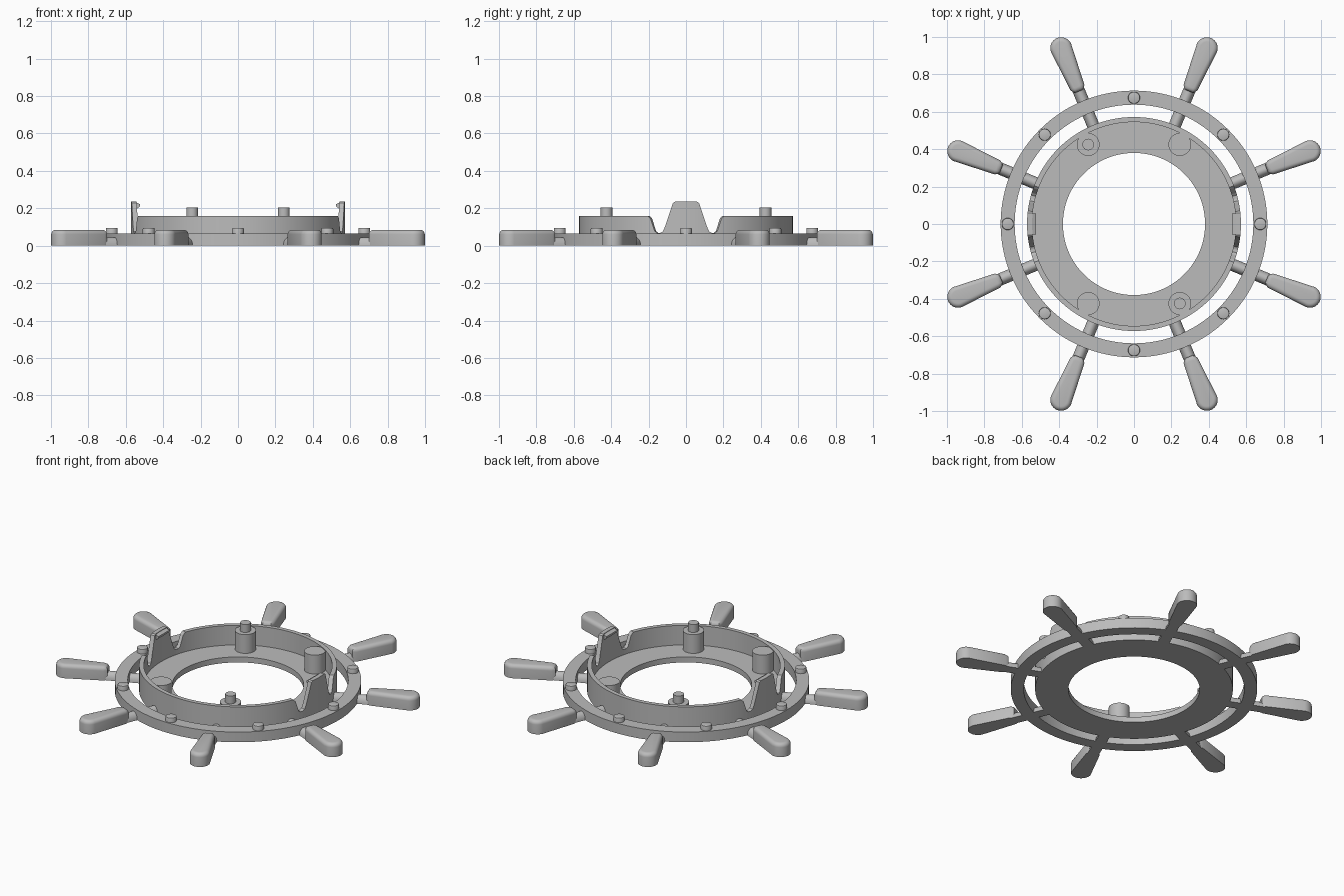
import bpy
import bmesh
from math import sin, cos, pi, asin, radians
from mathutils import Matrix

if "Cube" in bpy.data.objects:
    bpy.data.objects.remove(bpy.data.objects["Cube"], do_unlink=True)

grey = bpy.data.materials.new("plain grey")
grey.use_nodes = True
COLOUR = (0.5, 0.5, 0.5, 1)
grey.diffuse_color = COLOUR
grey.node_tree.nodes["Principled BSDF"].inputs["Base Color"].default_value = COLOUR


def finish(name, bm, matrix=None):
    """Turn a bmesh into a grey object with smooth faces and sharp edges."""
    if matrix:
        bm.transform(matrix)
    bmesh.ops.recalc_face_normals(bm, faces=bm.faces)
    mesh = bpy.data.meshes.new(name)
    bm.to_mesh(mesh)
    bm.free()
    mesh.materials.append(grey)
    obj = bpy.data.objects.new(name, mesh)
    bpy.context.collection.objects.link(obj)
    bpy.ops.object.select_all(action='DESELECT')
    obj.select_set(True)
    bpy.context.view_layer.objects.active = obj
    bpy.ops.object.shade_smooth_by_angle(angle=radians(35))
    return obj


def ring(name, inner, outer, angles, height):
    """Closed ring on the ground whose top follows height(angle)."""
    bm = bmesh.new()
    loops = []
    for a in angles:
        h = height(a)
        loops.append([bm.verts.new((r * cos(a), r * sin(a), z))
                      for r, z in ((inner, 0), (outer, 0), (outer, h), (inner, h))])
    for i, cur in enumerate(loops):
        nxt = loops[(i + 1) % len(loops)]
        for k in range(4):
            m = (k + 1) % 4
            bm.faces.new((cur[k], cur[m], nxt[m], nxt[k]))
    return finish(name, bm)


def prism(points, vector):
    """Extrude a closed outline of 3D points; returns the bmesh."""
    bm = bmesh.new()
    face = bm.faces.new([bm.verts.new(p) for p in points])
    new = bmesh.ops.extrude_face_region(bm, geom=[face])["geom"]
    bmesh.ops.translate(bm, vec=vector,
                        verts=[v for v in new if isinstance(v, bmesh.types.BMVert)])
    return bm


def cylinder(name, x, y, radius, z0, z1, bevel=0.0):
    circle = [(x + radius * cos(2 * pi * i / 32), y + radius * sin(2 * pi * i / 32), z0)
              for i in range(32)]
    bm = prism(circle, (0, 0, z1 - z0))
    if bevel:
        bevel_top(bm, z1, bevel, 2)
    return finish(name, bm)


def bevel_top(bm, z, offset, segments):
    edges = [e for e in bm.edges if all(abs(v.co.z - z) < 1e-5 for v in e.verts)]
    bmesh.ops.bevel(bm, geom=edges, offset=offset, segments=segments,
                    profile=0.5, affect='EDGES', clamp_overlap=False)


# Outer rim and inner floor plate
even = [2 * pi * i / 128 for i in range(128)]
ring("outer_rim", 0.638, 0.713, even, lambda a: 0.065)
ring("floor_plate", 0.38, 0.55, even, lambda a: 0.035)

# Raised wall with a tall clip and two notches at each side
WALL_IN, WALL_OUT = 0.545, 0.572
STEPS = [(0.06, 0.235), (0.07, 0.228), (0.113, 0.1), (0.125, 0.075), (0.138, 0.068),
         (0.155, 0.068), (0.168, 0.078), (0.19, 0.145), (0.205, 0.16)]


def wall_height(a):
    y = abs(WALL_OUT * sin(a))
    if y <= STEPS[0][0]:
        return STEPS[0][1]
    for (y0, h0), (y1, h1) in zip(STEPS, STEPS[1:]):
        if y <= y1:
            return h0 + (h1 - h0) * (y - y0) / (y1 - y0)
    return STEPS[-1][1]


marks = [asin(y / WALL_OUT) for y, h in STEPS]
extra = [(s * m + turn) % (2 * pi) for m in marks for s in (-1, 1) for turn in (0, pi)]
ring("clip_wall", WALL_IN, WALL_OUT, sorted(even + extra), wall_height)

# Inward barbs on the clips
BARB = [(0.552, 0.19), (0.524, 0.21), (0.524, 0.222), (0.552, 0.235)]
for side, turn in (("left", 0), ("right", pi)):
    bm = prism([(x, -0.055, z) for x, z in BARB], (0, 0.11, 0))
    finish(side + "_clip_barb", bm, Matrix.Rotation(turn, 4, 'Z'))

# Eight spokes with rounded handles, rivets between them
for k in range(8):
    turn = Matrix.Rotation(radians(22.5 + 45 * k), 4, 'Z')
    arch = [(0.56, 0.033 * cos(pi * i / 12), 0.045 * sin(pi * i / 12)) for i in range(13)]
    finish("spoke", prism(arch, (0.26, 0, 0)), turn)

    tip = [(1.018 + 0.058 * cos(t), 0.058 * sin(t), 0)
           for t in (pi * (i / 16 - 0.5) for i in range(17))]
    grip = tip + [(0.79, 0.04, 0), (0.768, 0.026, 0), (0.768, -0.026, 0), (0.79, -0.04, 0)]
    bm = prism(grip, (0, 0, 0.085))
    bevel_top(bm, 0.085, 0.024, 5)
    finish("handle", bm, turn)

    a = radians(45 * k)
    cylinder("rivet", 0.675 * cos(a), 0.675 * sin(a), 0.032, 0.05, 0.095, 0.005)

# Four posts on the floor, with pins on one diagonal
for sx in (-1, 1):
    for sy in (-1, 1):
        x, y = 0.245 * sx, 0.425 * sy
        cylinder("post", x, y, 0.061, 0.02, 0.155)
        if sx != sy:
            cylinder("post_pin", x, y, 0.031, 0.15, 0.205)
